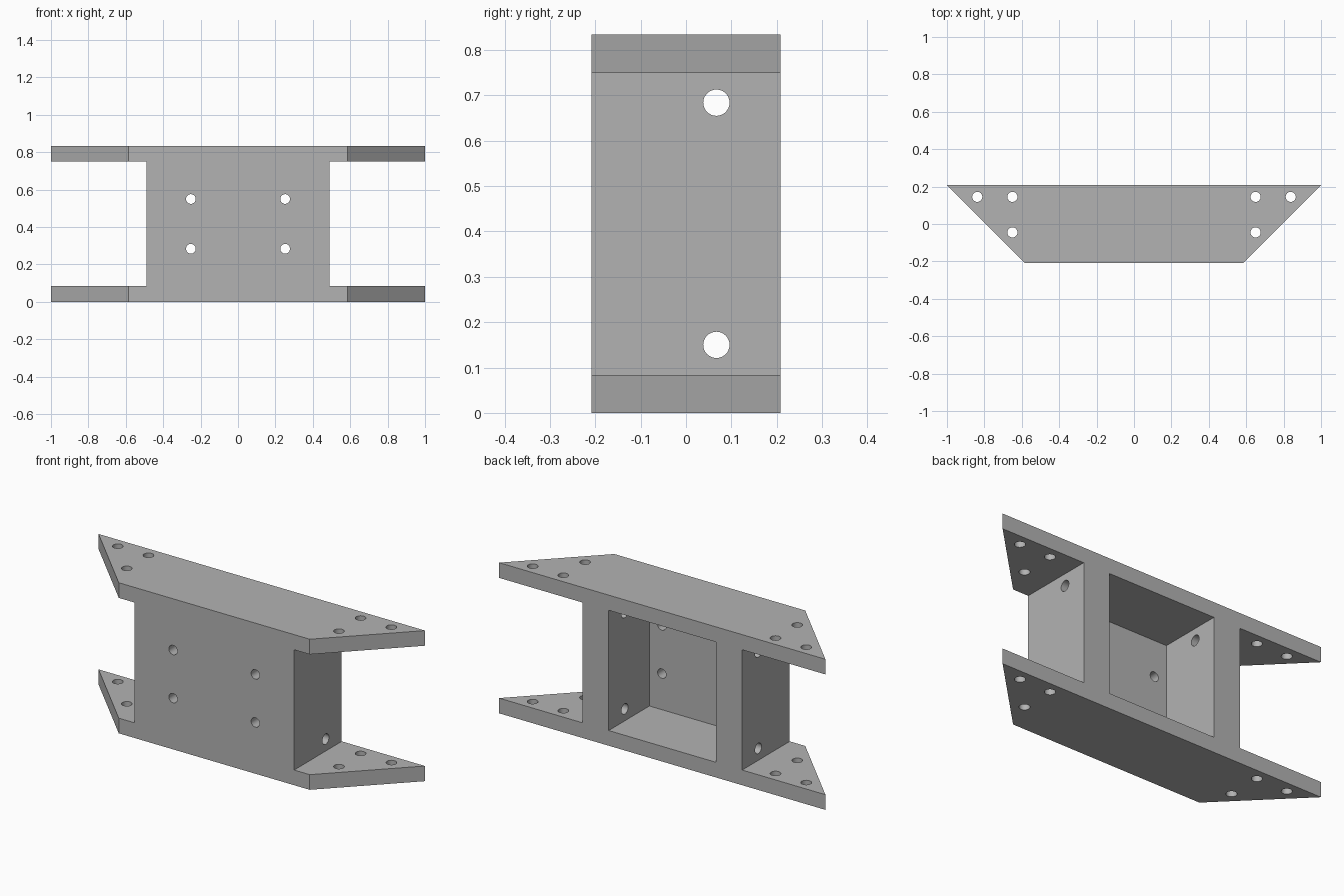
import bpy, bmesh, math
from mathutils import Matrix, Vector

cube = bpy.data.objects.get("Cube")
if cube:
    bpy.data.objects.remove(cube, do_unlink=True)

HEIGHT, PLATE = 0.834, 0.084      # overall height, flange thickness
HALF_DEPTH, FRONT_WALL = 0.208, 0.06
POST_OUT, POST_IN = 0.49, 0.328   # outer and inner faces of the side walls

grey = bpy.data.materials.new("plain grey")
grey.use_nodes = True
colour = (0.45, 0.45, 0.45, 1)
grey.diffuse_color = colour
grey.node_tree.nodes["Principled BSDF"].inputs["Base Color"].default_value = colour


def new_object(name, bm):
    bmesh.ops.recalc_face_normals(bm, faces=bm.faces)
    mesh = bpy.data.meshes.new(name)
    bm.to_mesh(mesh)
    bm.free()
    mesh.materials.append(grey)
    ob = bpy.data.objects.new(name, mesh)
    bpy.context.collection.objects.link(ob)
    return ob


def prism(name, outline, height):
    bm = bmesh.new()
    face = bm.faces.new([bm.verts.new((x, y, 0)) for x, y in outline])
    top = bmesh.ops.extrude_face_region(bm, geom=[face])["geom"]
    bmesh.ops.translate(bm, vec=(0, 0, height),
                        verts=[v for v in top if isinstance(v, bmesh.types.BMVert)])
    return new_object(name, bm)


def box(name, low, high):
    low, high = Vector(low), Vector(high)
    bm = bmesh.new()
    bmesh.ops.create_cube(bm, size=1, matrix=Matrix.Translation((low + high) / 2)
                          @ Matrix.Diagonal((*(high - low), 1)))
    return new_object(name, bm)


def drill(name, centre, axis, radius, length=3):
    bm = bmesh.new()
    turn = Vector((0, 0, 1)).rotation_difference(Vector(axis)).to_matrix().to_4x4()
    bmesh.ops.create_cone(bm, cap_ends=True, segments=32, radius1=radius,
                          radius2=radius, depth=length,
                          matrix=Matrix.Translation(centre) @ turn)
    return new_object(name, bm)


# Solid trapezoid block
bracket = prism("bracket_body", [(-0.585, -HALF_DEPTH), (0.585, -HALF_DEPTH),
                                 (1, HALF_DEPTH), (-1, HALF_DEPTH)], HEIGHT)

# Side notches leave the top and bottom flanges; the rear pocket leaves the walls
low, high = PLATE, HEIGHT - PLATE
cutters = [
    box("right_notch", (-2, -1, low), (-POST_OUT, 1, high)),
    box("left_notch", (POST_OUT, -1, low), (2, 1, high)),
    box("rear_pocket", (-POST_IN, FRONT_WALL - HALF_DEPTH, low), (POST_IN, 1, high)),
]

# Holes through the front wall, the flanges and the side walls
mid = HEIGHT / 2
for side in (-1, 1):
    for x, y in ((0.65, 0.145), (0.838, 0.145), (0.65, -0.045)):
        cutters.append(drill("flange_hole", (side * x, y, mid), (0, 0, 1), 0.027))
    for z in (-0.133, 0.133):
        cutters.append(drill("front_hole", (side * 0.252, 0, mid + z), (0, 1, 0), 0.026))
    cutters.append(drill("side_hole", (0, 0.067, mid + side * 0.267), (1, 0, 0), 0.029))

for cutter in cutters:
    mod = bracket.modifiers.new(cutter.name, 'BOOLEAN')
    mod.operation = 'DIFFERENCE'
    mod.solver = 'EXACT'
    mod.object = cutter

# Bake the cuts and drop the cutters
graph = bpy.context.evaluated_depsgraph_get()
result = bpy.data.meshes.new_from_object(bracket.evaluated_get(graph))
bracket.modifiers.clear()
bracket.data = result
for cutter in cutters:
    bpy.data.objects.remove(cutter, do_unlink=True)

# Smooth hole walls, sharp edges elsewhere
bpy.ops.object.select_all(action='DESELECT')
bracket.select_set(True)
bpy.context.view_layer.objects.active = bracket
bpy.ops.object.shade_smooth_by_angle(angle=math.radians(30))
